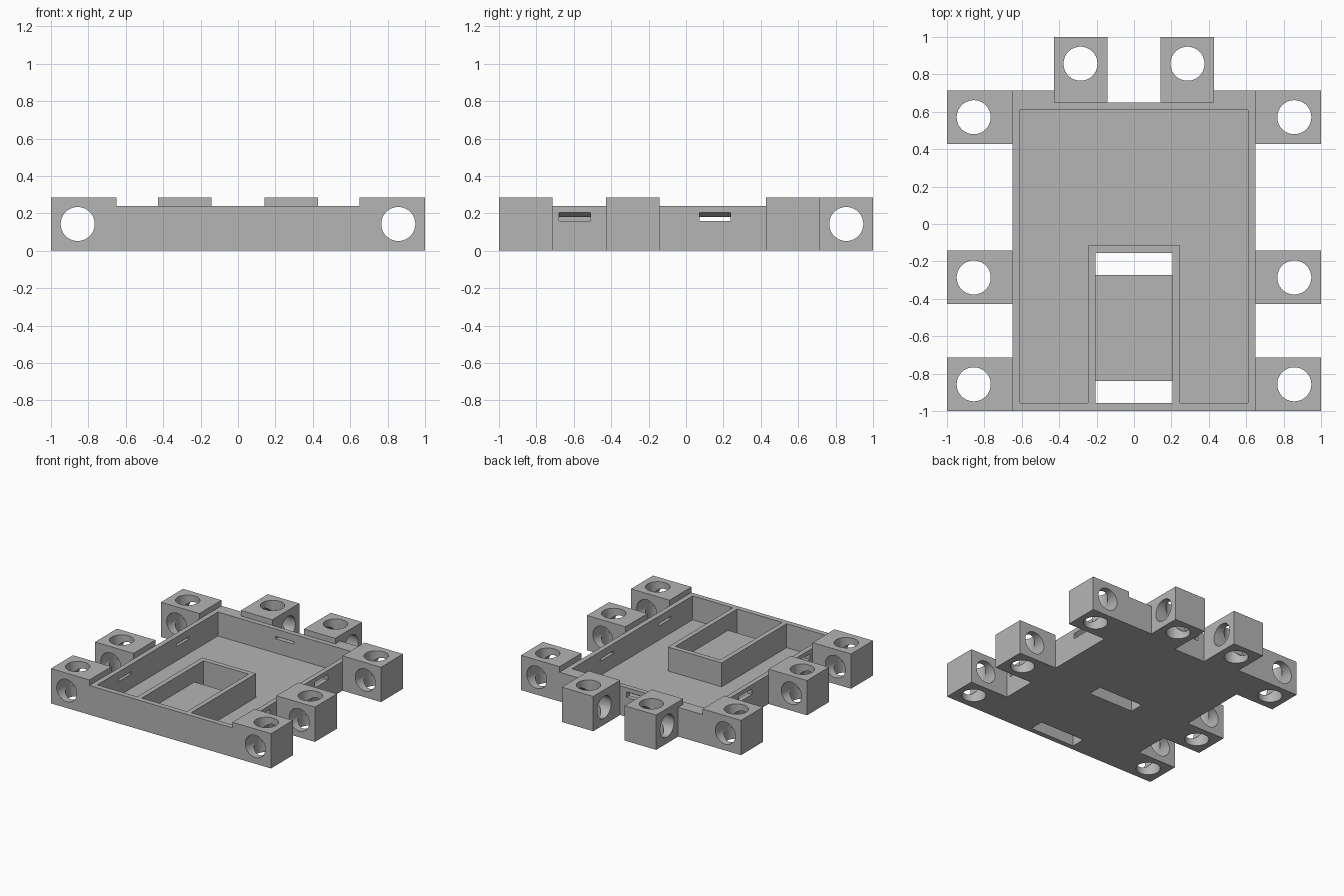
import bpy
import bmesh
import math
from mathutils import Matrix

if "Cube" in bpy.data.objects:
    bpy.data.objects.remove(bpy.data.objects["Cube"], do_unlink=True)

grey = bpy.data.materials.new("plain grey")
grey.use_nodes = True
grey.diffuse_color = (0.46, 0.46, 0.46, 1)
grey.node_tree.nodes["Principled BSDF"].inputs["Base Color"].default_value = grey.diffuse_color

RADIUS = 0.091      # connector hole
BLOCK = 0.286       # connector block size
WALL_TOP = 0.24


def prism(name, outline, axis, low, high, turn=0):
    """Extrude a 2D outline along an axis, then turn it about z."""
    place = {"x": lambda a, b, h: (h, a, b),
             "y": lambda a, b, h: (a, h, b),
             "z": lambda a, b, h: (a, b, h)}[axis]
    bm = bmesh.new()
    ends = [[bm.verts.new(place(a, b, h)) for a, b in outline] for h in (low, high)]
    bm.faces.new(ends[0])
    bm.faces.new(ends[1])
    n = len(outline)
    for i in range(n):
        j = (i + 1) % n
        bm.faces.new((ends[0][i], ends[0][j], ends[1][j], ends[1][i]))
    bmesh.ops.recalc_face_normals(bm, faces=bm.faces)
    bmesh.ops.transform(bm, matrix=Matrix.Rotation(math.radians(turn), 4, "Z"), verts=bm.verts)
    mesh = bpy.data.meshes.new(name)
    bm.to_mesh(mesh)
    bm.free()
    mesh.materials.append(grey)
    obj = bpy.data.objects.new(name, mesh)
    bpy.context.collection.objects.link(obj)
    return obj


def rect(x0, x1, y0, y1):
    return [(x0, y0), (x1, y0), (x1, y1), (x0, y1)]


def circle(a, b, sides=48):
    steps = [2 * math.pi * (i + 0.5) / sides for i in range(sides)]
    return [(a + RADIUS * math.cos(t), b + RADIUS * math.sin(t)) for t in steps]


def cut(obj, cutters):
    """Subtract the cutters one by one and remove them."""
    for cutter in cutters:
        cutter.hide_render = True
        mod = obj.modifiers.new("cut", "BOOLEAN")
        mod.operation = "DIFFERENCE"
        mod.solver = "EXACT"
        mod.object = cutter
    graph = bpy.context.evaluated_depsgraph_get()
    mesh = bpy.data.meshes.new_from_object(obj.evaluated_get(graph))
    obj.modifiers.clear()
    obj.data = mesh
    for cutter in cutters:
        bpy.data.objects.remove(cutter, do_unlink=True)


# Tray: solid slab with a U-shaped cavity around a central compartment
tray = prism("tray", rect(-0.65, 0.65, -1, 0.65), "z", 0, WALL_TOP)
u_shape = [(-0.61, -0.957), (-0.245, -0.957), (-0.245, -0.114), (0.245, -0.114),
           (0.245, -0.957), (0.61, -0.957), (0.61, 0.61), (-0.61, 0.61)]
cavity = prism("cavity_cutter", u_shape, "z", 0.043, 0.5)

# Compartment with a raised floor and an opening at each end
pocket_side = [(-0.957, -0.1), (-0.957, 0.5), (-0.155, 0.5), (-0.155, -0.1),
               (-0.273, -0.1), (-0.273, 0.11), (-0.84, 0.11), (-0.84, -0.1)]
pocket = prism("pocket_cutter", pocket_side, "x", -0.205, 0.205)

# Snap slots with a sloping top in the side and back walls
slot_side = [(0.6, 0.16), (0.67, 0.16), (0.67, 0.2175), (0.6, 0.174)]
slots = []
for turn, centres in ((0, (-0.595, 0.155)), (180, (0.595, -0.155)), (90, (0,))):
    for c in centres:
        slots.append(prism("slot_cutter", slot_side, "y", c - 0.084, c + 0.084, turn))
cut(tray, [cavity, pocket] + slots)


def connector(name, x0, x1, y0, y1, hx, hy, axis):
    """Block with one vertical and one horizontal through hole."""
    block = prism(name, rect(x0, x1, y0, y1), "z", 0, BLOCK)
    middle = hy if axis == "x" else hx
    cut(block, [prism("upright_hole", circle(hx, hy), "z", -1, 1),
                prism("level_hole", circle(middle, BLOCK / 2), axis, -2, 2)])
    bpy.ops.object.select_all(action="DESELECT")
    block.select_set(True)
    bpy.context.view_layer.objects.active = block
    bpy.ops.object.shade_smooth_by_angle(angle=math.radians(30))


half = BLOCK / 2
for side, s in (("left", 1), ("right", -1)):
    # Side connectors
    for place, y in (("front", -0.857), ("middle", -0.286), ("rear", 0.571)):
        x0, x1 = sorted((s * 0.65, s))
        connector(f"{side}_{place}_connector", x0, x1, y - half, y + half, s * 0.857, y, "y")
    # Back connectors
    x = s * 0.286
    connector(f"{side}_back_connector", x - half, x + half, 0.65, 1, x, 0.857, "x")
    # Thickened back wall between the corner and the back connector
    x0, x1 = sorted((s * 0.429, s * 0.65))
    prism(f"{side}_back_wall_pad", rect(x0, x1, 0.65, 0.714), "z", 0, WALL_TOP)
